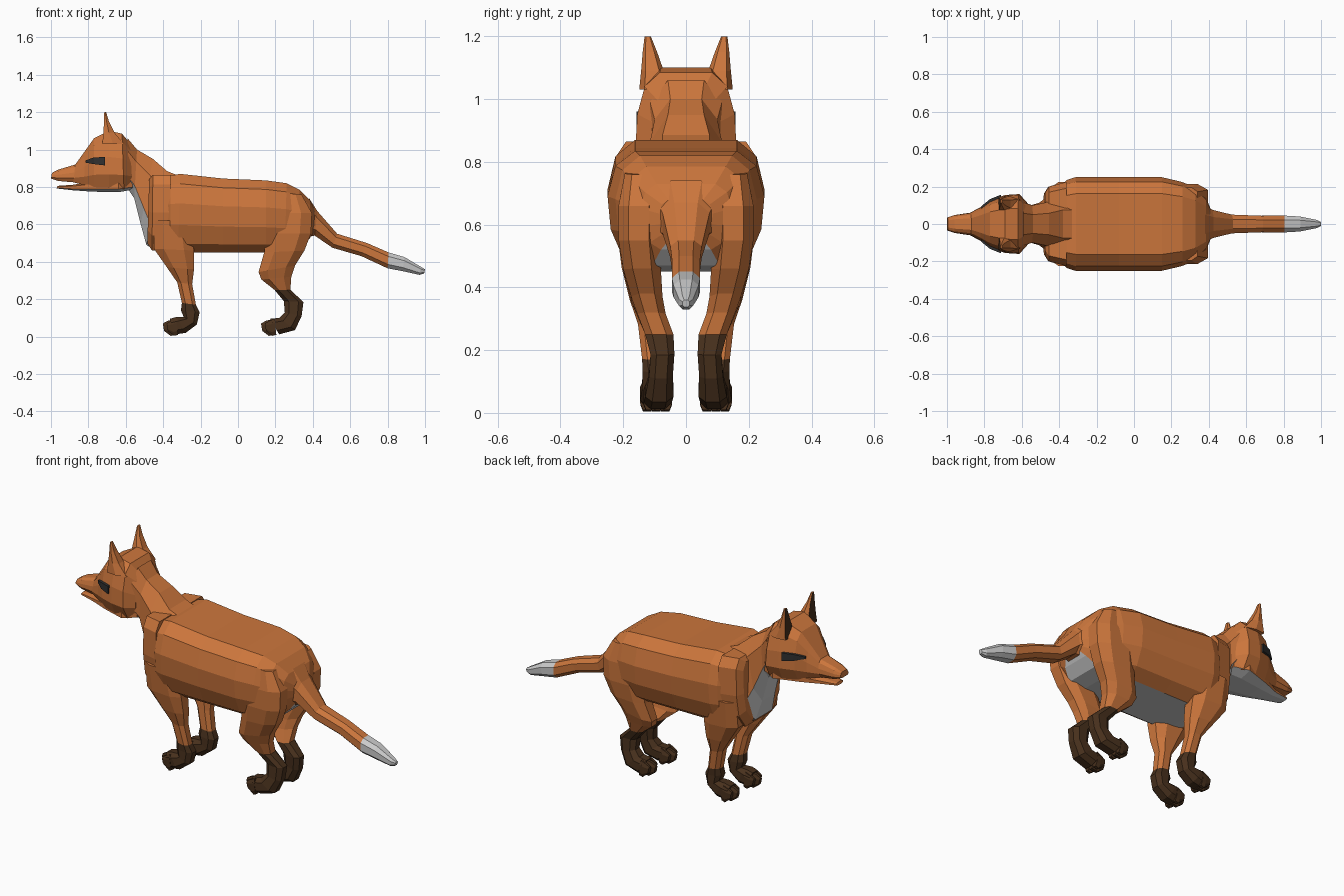
import bpy, bmesh


def material(name, rgb):
    m = bpy.data.materials.new(name)
    m.diffuse_color = (*rgb, 1)
    return m


ORANGE = material("orange_fur", (0.6, 0.18, 0.045))
PALE = material("pale_fur", (0.7, 0.7, 0.7))
DARK = material("dark_fur", (0.065, 0.03, 0.012))
BLACK = material("eye_black", (0.03, 0.03, 0.03))

# Half cross-sections: (along the ring axis, sideways), both -1..1
BODY = [(-1, .55), (-.78, .8), (-.3, .96), (.25, 1), (.75, .9), (1, .65)]
HEAD = [(-1, .75), (-.5, 1), (.1, .97), (.7, .82), (1, .52)]
OCT = [(-1, .5), (-.5, 1), (.5, 1), (1, .5)]
BOX = [(-1, 1), (1, 1)]


def loft(name, rings, half, mat, under=None, depth=1, mirror=False):
    """Skin rings given as (ax, az, bx, bz, y, half width); 'under' colours the A side."""
    sec = half + [(u, -v) for u, v in reversed(half)]
    n = len(sec)
    bm = bmesh.new()
    loops = []
    for ax, az, bx, bz, y, w in rings:
        loops.append([bm.verts.new(((ax + bx) / 2 + u * (bx - ax) / 2, y + v * w,
                                    (az + bz) / 2 + u * (bz - az) / 2)) for u, v in sec])
    for r, s in zip(loops, loops[1:]):
        for k in range(n):
            j = (k + 1) % n
            f = bm.faces.new((r[k], r[j], s[j], s[k]))
            if under and (k < depth - 1 or k >= n - depth):
                f.material_index = 1
    bm.faces.new(loops[0])
    bm.faces.new(loops[-1])
    bmesh.ops.recalc_face_normals(bm, faces=bm.faces)
    me = bpy.data.meshes.new(name)
    bm.to_mesh(me)
    bm.free()
    me.materials.append(mat)
    if under:
        me.materials.append(under)
    ob = bpy.data.objects.new(name, me)
    bpy.context.collection.objects.link(ob)
    if mirror:
        mod = ob.modifiers.new("mirror", 'MIRROR')
        mod.use_axis = (False, True, False)
        mod.use_mirror_merge = False
    return ob


# Trunk with pale belly
loft("body", [(-.42, .47, -.40, .84, 0, .19), (-.36, .455, -.36, .86, 0, .235),
              (-.32, .45, -.31, .87, 0, .25), (-.08, .45, -.08, .845, 0, .25),
              (.15, .45, .15, .835, 0, .25), (.25, .45, .26, .82, 0, .225),
              (.33, .47, .33, .785, 0, .195), (.38, .52, .385, .73, 0, .145),
              (.405, .56, .41, .68, 0, .085)], BODY, ORANGE, PALE)

# Shoulder collar
loft("shoulders", [(-.485, .5, -.475, .84, 0, .165), (-.46, .46, -.455, .865, 0, .2),
                   (-.36, .46, -.36, .865, 0, .225)],
     [(-1, .6), (-.6, .9), (0, 1), (.75, 1), (1, .85)], ORANGE)

# Neck with pale throat and chest
loft("neck", [(-.585, .785, -.59, 1.06, 0, .115), (-.555, .74, -.54, 1.0, 0, .1),
              (-.52, .60, -.455, .95, 0, .115), (-.49, .49, -.38, .885, 0, .15),
              (-.44, .46, -.33, .865, 0, .15)], OCT, ORANGE, PALE, 2)

# Head, tapering to the muzzle
loft("head", [(-1, .845, -.995, .875, 0, .035), (-.96, .832, -.96, .893, 0, .048),
              (-.88, .825, -.87, .92, 0, .06), (-.82, .81, -.82, .99, 0, .09),
              (-.77, .8, -.77, 1.06, 0, .125), (-.69, .79, -.69, 1.1, 0, .155),
              (-.61, .79, -.62, 1.085, 0, .16), (-.565, .8, -.575, 1.03, 0, .11)], HEAD, ORANGE)

# Lower jaw with pale underside
loft("lower_jaw", [(-.97, .792, -.965, .806, 0, .03), (-.88, .782, -.88, .812, 0, .05),
                   (-.78, .775, -.78, .83, 0, .09), (-.64, .772, -.64, .84, 0, .135),
                   (-.565, .785, -.565, .84, 0, .1)], OCT, ORANGE, PALE, 2)

# Eyes and ears
loft("eye", [(-.815, .93, -.815, .942, .084, .012), (-.77, .922, -.77, .958, .117, .016),
             (-.71, .915, -.71, .96, .143, .014)], BOX, BLACK, mirror=True)
loft("ear", [(-.725, 1.03, -.61, 1.03, .107, .042), (-.72, 1.09, -.66, 1.09, .107, .036),
             (-.716, 1.15, -.69, 1.15, .115, .023), (-.715, 1.2, -.705, 1.2, .122, .01)],
     [(-1, .85), (0, 1), (1, .6)], ORANGE, DARK, mirror=True)

# Tail and its pale tip
tail_joint = (.8, .365, .805, .45, 0, .045)
loft("tail", [(.36, .53, .38, .74, 0, .1), (.41, .54, .425, .67, 0, .075),
              (.505, .475, .53, .55, 0, .05), (.66, .43, .69, .5, 0, .044),
              tail_joint], OCT, ORANGE)
loft("tail_tip", [tail_joint, (.88, .35, .89, .425, 0, .04), (.97, .33, .98, .372, 0, .022),
                  (.995, .337, 1, .36, 0, .011)], OCT, PALE)

# Front legs: orange upper part, dark lower part
wrist = (-.3, .18, -.225, .17, .105, .035)
loft("front_leg", [(-.45, .62, -.26, .62, .16, .065), (-.45, .47, -.235, .46, .145, .06),
                   (-.38, .37, -.235, .36, .13, .05), (-.325, .29, -.245, .28, .115, .038),
                   wrist], OCT, ORANGE, mirror=True)
loft("front_paw", [wrist, (-.305, .14, -.205, .13, .1, .038), (-.29, .105, -.22, .065, .1, .04),
                   (-.33, .105, -.28, .02, .1, .046), (-.365, .095, -.335, .012, .1, .042)],
     OCT, DARK, mirror=True)

# Hind legs: thigh, then dark shank and paw
hock = (.195, .25, .28, .25, .085, .045)
loft("hind_leg", [(.21, .77, .34, .76, .15, .045), (.165, .66, .395, .66, .15, .065),
                  (.15, .55, .39, .55, .15, .065), (.14, .45, .355, .46, .14, .06),
                  (.11, .345, .305, .38, .125, .05), (.125, .305, .285, .32, .11, .045),
                  hock], OCT, ORANGE, mirror=True)
loft("hind_shank_and_paw", [hock, (.245, .19, .35, .185, .075, .038), (.25, .13, .34, .11, .08, .038),
                            (.22, .1, .305, .035, .085, .045), (.17, .095, .22, .012, .09, .045)],
     OCT, DARK, mirror=True)

# Toes
for leg, dx, y0 in (("front", 0, .1), ("hind", .525, .09)):
    for i in (-1, 0, 1):
        y, out = y0 + i * .029, .02 * abs(i)
        x = dx + out
        loft(f"{leg}_toe_{i + 2}", [(-.33 + dx, .095, -.32 + dx, .01, y, .017),
                                    (-.375 + x, .085, -.36 + x, .004, y, .016),
                                    (-.402 + x, .07, -.395 + x, .03, y, .011)],
             OCT, DARK, mirror=True)
